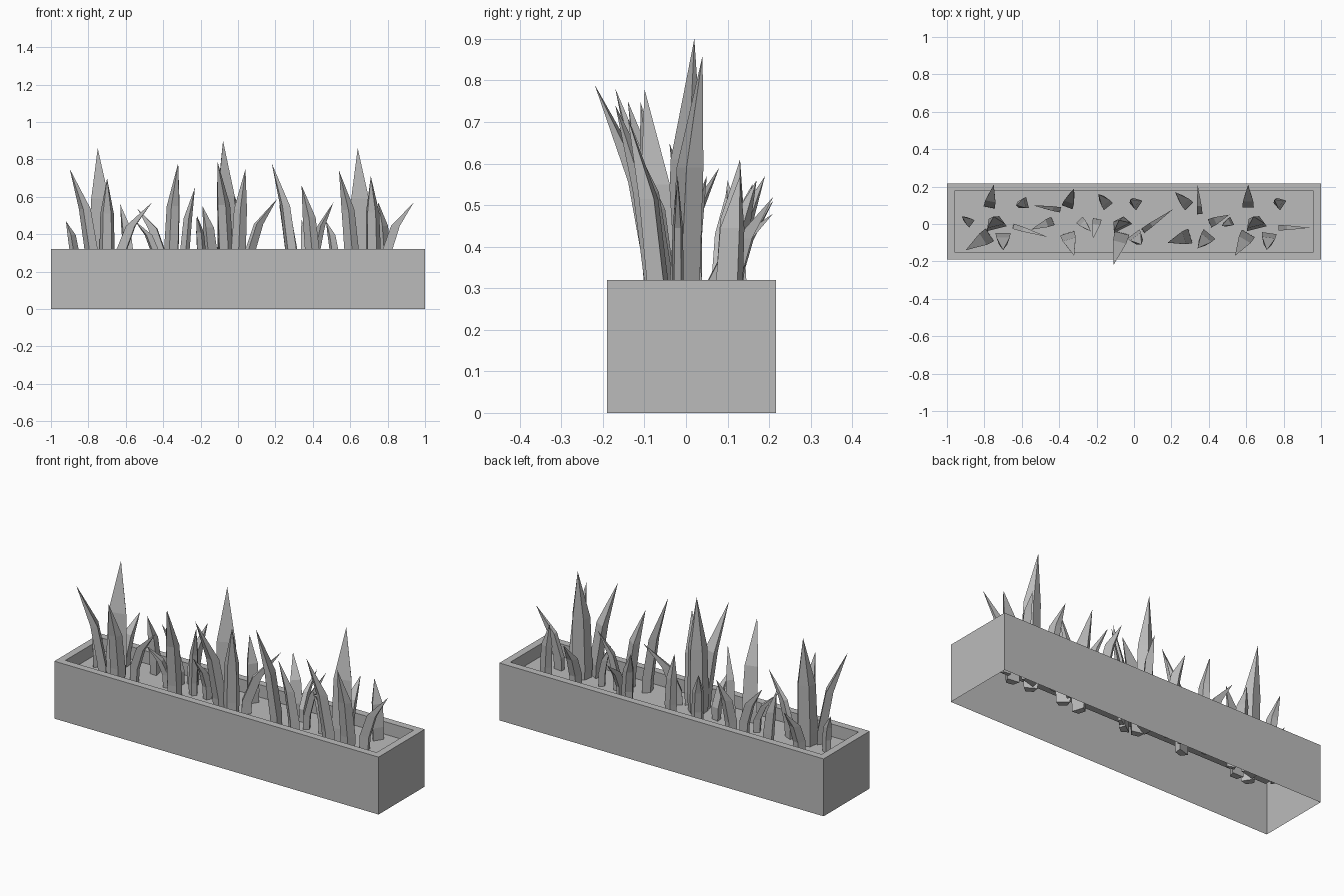
import bpy
import bmesh
from mathutils import Vector

if "Cube" in bpy.data.objects:
    bpy.data.objects.remove(bpy.data.objects["Cube"], do_unlink=True)

stone = bpy.data.materials.new("plain grey")
stone.use_nodes = True
stone.diffuse_color = (0.5, 0.5, 0.5, 1)
stone.node_tree.nodes["Principled BSDF"].inputs["Base Color"].default_value = (0.5, 0.5, 0.5, 1)

RIM, SOIL, ROOT = 0.32, 0.25, 0.16


def finish(bm, name):
    bmesh.ops.recalc_face_normals(bm, faces=bm.faces)
    mesh = bpy.data.meshes.new(name)
    bm.to_mesh(mesh)
    bm.free()
    mesh.materials.append(stone)
    obj = bpy.data.objects.new(name, mesh)
    bpy.context.collection.objects.link(obj)
    return obj


# Planter trough: open-bottomed shell with a rim folded down to the soil
bm = bmesh.new()
bmesh.ops.create_cube(bm, size=1)
for v in bm.verts:
    v.co = Vector((v.co.x * 2, v.co.y * 0.406 + 0.013, (v.co.z + 0.5) * RIM))
bm.normal_update()
top = max(bm.faces, key=lambda f: f.calc_center_median().z)
bottom = min(bm.faces, key=lambda f: f.calc_center_median().z)
bmesh.ops.delete(bm, geom=[bottom], context='FACES_ONLY')
bmesh.ops.inset_region(bm, faces=[top], thickness=0.057)
soil = bmesh.ops.extrude_discrete_faces(bm, faces=[top])["faces"][0]
for v in soil.verts:
    v.co.z = SOIL
finish(bm, "planter_trough")


def leaf(name, base, tip, width, depth):
    """Bent, tapered leaf with a four-sided section, broadside to its lean."""
    base, tip = Vector(base), Vector(tip)
    lean = Vector((tip.x - base.x, tip.y - base.y, 0))
    out = lean.normalized()
    side = Vector((-out.y, out.x, 0))
    bm = bmesh.new()
    rings = []
    # height fraction above the rim, share of the lean, share of the width
    for height, bend, size in ((None, -0.05, 0.8), (0, 0, 0.95), (0.5, 0.3, 0.85)):
        centre = base + lean * bend
        centre.z = ROOT if height is None else RIM + (tip.z - RIM) * height
        ring = []
        for s, d in ((-0.5, -0.5), (0.5, -0.5), (0.3, 0.5), (-0.3, 0.5)):
            ring.append(bm.verts.new(centre + side * s * width * size + out * d * depth * size))
        rings.append(ring)
    point = bm.verts.new(tip)
    bm.faces.new(rings[0])
    for i in range(4):
        j = (i + 1) % 4
        for low, high in zip(rings, rings[1:]):
            bm.faces.new((low[i], low[j], high[j], high[i]))
        bm.faces.new((rings[-1][i], rings[-1][j], point))
    finish(bm, name)


# Leaf rows: base y, width, depth, then base x, tip x, tip y, tip z in hundredths
rows = {
    "front_leaf": (-0.07, 0.085, 0.045, [
        (-79, -90, -14, 75), (-70, -70, -14, 70), (-35, -32, -17, 78),
        (-7, -11, -22, 79), (1, 4, -11, 75), (28, 18, -10, 78),
        (39, 34, -13, 66), (60, 54, -17, 74), (72, 71, -14, 71)]),
    "tall_leaf": (0.0, 0.115, 0.055, [
        (-74, -75, 4, 86), (-7, -8, 2, 90), (65, 64, 4, 86)]),
    "small_leaf": (0.01, 0.05, 0.035, [
        (-88, -92, 4, 47), (-20, -22, -8, 50), (51, 47, -1, 47),
        (-45, -55, -3, 47), (42, 51, 5, 57), (-28, -23, -4, 65)]),
    "slim_leaf": (-0.02, 0.03, 0.055, [
        (-62, -46, -7, 57), (7, 21, 8, 59), (80, 94, -2, 57)]),
    "slim_back_leaf": (0.08, 0.03, 0.055, [
        (-42, -54, 10, 54), (35, 34, 21, 48)]),
    "back_leaf": (0.11, 0.065, 0.045, [
        (-77, -75, 21, 51), (-59, -63, 10, 56), (-35, -32, 19, 57),
        (-15, -19, 16, 55), (1, -2, 13, 61), (28, 22, 17, 56),
        (61, 61, 21, 52), (78, 75, 13, 57)]),
}
for name, (y, width, depth, leaves) in rows.items():
    for bx, *tip in leaves:
        leaf(name, (bx / 100, y, RIM), [c / 100 for c in tip], width, depth)
